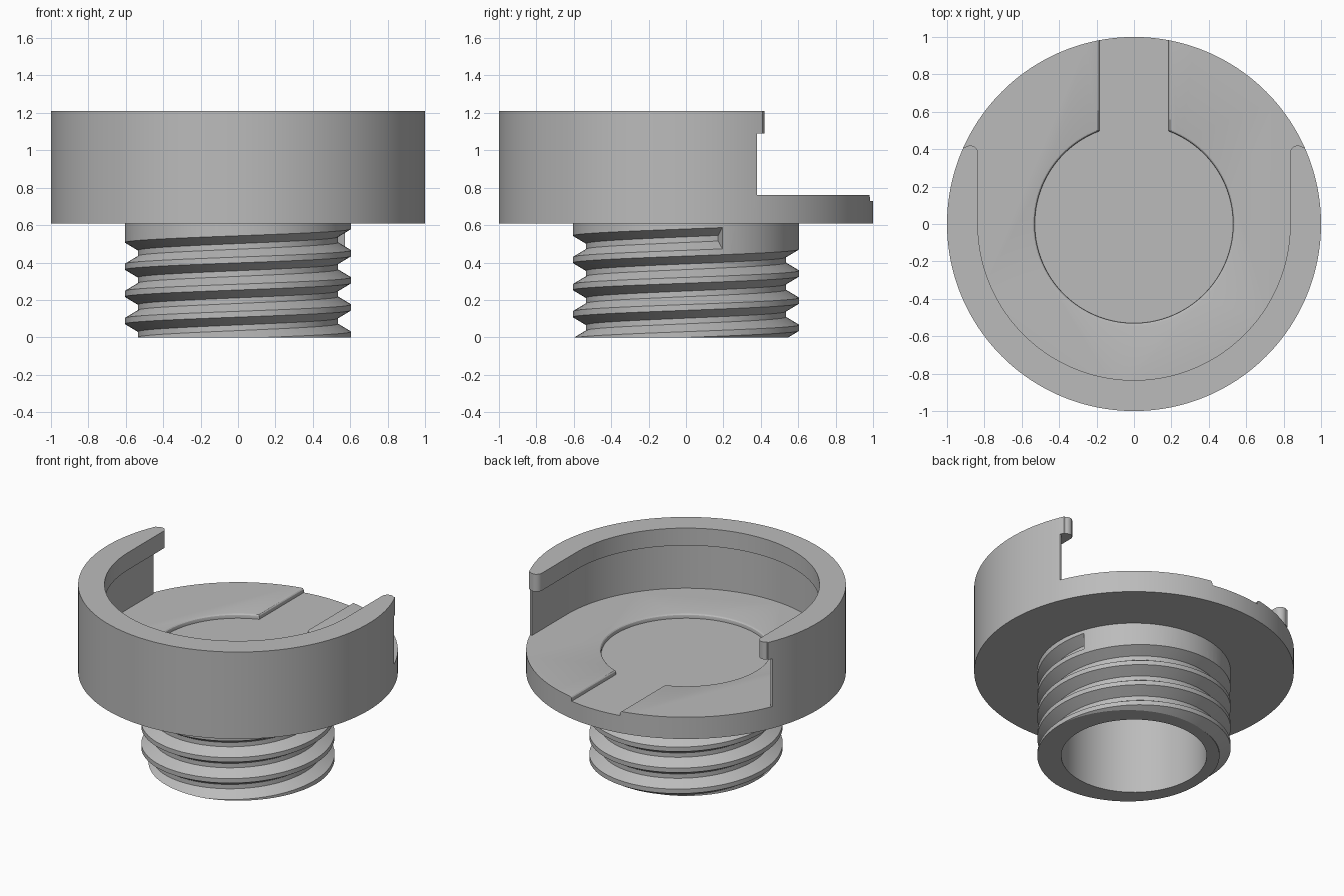
import bpy, bmesh
from math import sin, cos, pi, radians, asin

cube = bpy.data.objects.get("Cube")
if cube:
    bpy.data.objects.remove(cube, do_unlink=True)

grey = bpy.data.materials.new("plain grey")
grey.use_nodes = True
colour = (0.5, 0.5, 0.5, 1)
grey.diffuse_color = colour
grey.node_tree.nodes["Principled BSDF"].inputs["Base Color"].default_value = colour


def loft(name, rings):
    """Closed solid through a list of equal-length point rings."""
    bm = bmesh.new()
    loops = [[bm.verts.new(p) for p in ring] for ring in rings]
    n = len(rings[0])
    for a, b in zip(loops, loops[1:]):
        for i in range(n):
            j = (i + 1) % n
            bm.faces.new((a[i], a[j], b[j], b[i]))
    bm.faces.new(loops[0][::-1])
    bm.faces.new(loops[-1])
    bmesh.ops.recalc_face_normals(bm, faces=bm.faces)
    mesh = bpy.data.meshes.new(name)
    bm.to_mesh(mesh)
    bm.free()
    mesh.materials.append(grey)
    obj = bpy.data.objects.new(name, mesh)
    bpy.context.collection.objects.link(obj)
    return obj


def arc(r, start, end, n, cx=0, cy=0):
    angles = [radians(start + (end - start) * i / n) for i in range(n + 1)]
    return [(cx + r * cos(a), cy + r * sin(a)) for a in angles]


def prism(name, outline, z0, z1):
    return loft(name, [[(x, y, z) for x, y in outline] for z in (z0, z1)])


def cylinder(name, r, z0, z1, n):
    return prism(name, arc(r, 0, 360, n)[:-1], z0, z1)


def activate(obj):
    bpy.ops.object.select_all(action='DESELECT')
    obj.select_set(True)
    bpy.context.view_layer.objects.active = obj


def cut(obj, cutter):
    cutter.hide_render = True
    mod = obj.modifiers.new("cut", 'BOOLEAN')
    mod.operation = 'DIFFERENCE'
    mod.solver = 'EXACT'
    mod.object = cutter
    activate(obj)
    bpy.ops.object.modifier_apply(modifier=mod.name)
    bpy.data.objects.remove(cutter, do_unlink=True)


def u_outline(r, tip):
    """U-shaped pocket open to the back; tip is the right-hand arm end."""
    left_tip = [(-x, y) for x, y in reversed(tip)]
    return (left_tip + arc(r, 180, 360, 96) + tip
            + [(1.2, tip[-1][1]), (1.2, 1.2), (-1.2, 1.2), (-1.2, tip[-1][1])])


def keyhole(grow, z):
    """Round recess with a straight slot running out of the back."""
    r, w = 0.53 + grow, 0.185 + grow
    gap = 90 - math_degrees(asin(w / r))
    outline = arc(r, 180 - gap, 360 + gap, 96) + [(w, 1.2), (-w, 1.2)]
    return [(x, y, z) for x, y in outline]


def math_degrees(a):
    return a * 180 / pi


# Cup: disc floor with a U-shaped wall, undercut below its lip
cup = cylinder("cup_with_lipped_wall", 1, 0.61, 1.21, 192)
cut(cup, prism("undercut", u_outline(0.91, [(0.91, 0.38)]), 0.76, 1.09))
lip_tip = arc(0.04, 180, 45, 8, 0.875, 0.38)
cut(cup, prism("lip_opening", u_outline(0.835, lip_tip), 1.0, 1.3))

# Keyhole recess in the floor, with a rounded upper edge
edge = [(0, 0.73), (0, 0.745), (0.002, 0.7525), (0.0075, 0.758), (0.015, 0.76), (0.016, 0.8)]
cut(cup, loft("floor_recess", [keyhole(g, z) for g, z in edge]))

# Neck: hollow shaft with a helical thread groove
STEPS, PITCH = 96, 0.145
neck = cylinder("threaded_neck", 0.605, 0, 0.615, STEPS)
profile = [(0.535, -0.015), (0.62, -0.066), (0.62, 0.066), (0.535, 0.015)]
rings = []
for i in range(int(STEPS * 4.7)):
    a = 2 * pi * (5 - i) / STEPS
    z = 0.53 - PITCH * i / STEPS
    rings.append([(r * cos(a), r * sin(a), z + dz) for r, dz in profile])
cut(neck, loft("thread_groove", rings))
cut(neck, cylinder("neck_bore", 0.455, -0.2, 0.605, STEPS))

# Smooth curved walls, keep hard edges
for obj in (cup, neck):
    activate(obj)
    bpy.ops.object.shade_smooth_by_angle(angle=radians(30))
